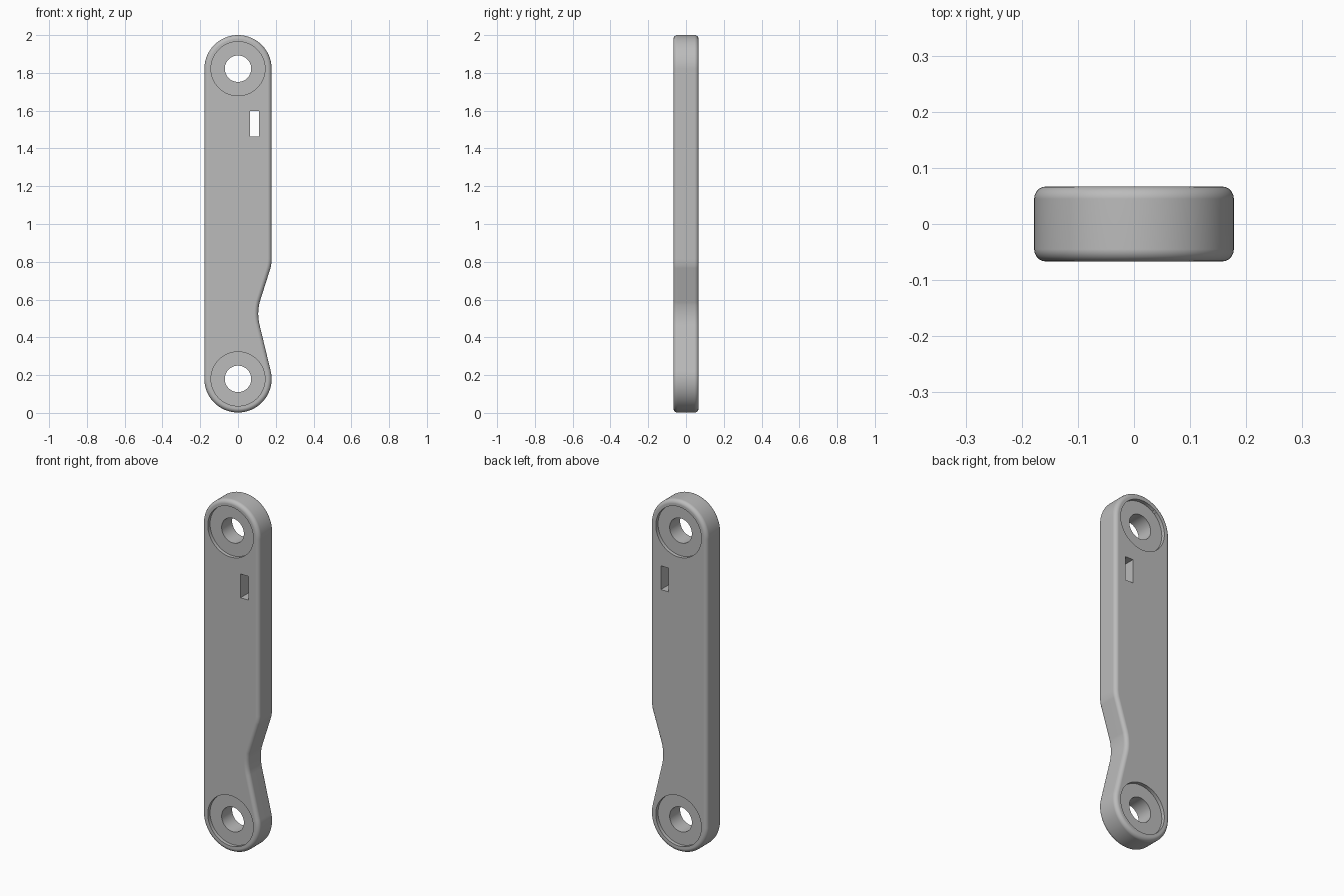
import bpy, bmesh
from math import sin, cos, radians, pi

cube = bpy.data.objects.get("Cube")
if cube:
    bpy.data.objects.remove(cube, do_unlink=True)

R = 0.178            # end radius and half width
HALF = 0.067         # half thickness
LOW, HIGH = 0.18, 1.822
FILLET = 0.022

grey = bpy.data.materials.new("plain grey")
grey.use_nodes = True
colour = (0.5, 0.5, 0.5, 1)
grey.diffuse_color = colour
grey.node_tree.nodes["Principled BSDF"].inputs["Base Color"].default_value = colour


def arc(cx, cz, r, start, end, steps):
    angles = [radians(start + (end - start) * i / steps) for i in range(steps + 1)]
    return [(cx + r * cos(a), cz + r * sin(a)) for a in angles]


def make_object(name, bm):
    mesh = bpy.data.meshes.new(name)
    bm.to_mesh(mesh)
    bm.free()
    obj = bpy.data.objects.new(name, mesh)
    bpy.context.collection.objects.link(obj)
    mesh.materials.append(grey)
    return obj


# Bar outline: round ends, straight left edge, waisted notch on the right
outline = arc(0, HIGH, R, 0, 180, 48)
outline += arc(0, LOW, R, 180, 374, 52)
outline += arc(0.107 + 0.25, 0.525, 0.25, 194, 166, 8)
outline += arc(R - 0.2, 0.815, 0.2, -14, 0, 4)

bm = bmesh.new()
face = bm.faces.new([bm.verts.new((x, -HALF, z)) for x, z in outline])
ext = bmesh.ops.extrude_face_region(bm, geom=[face])
for v in ext["geom"]:
    if isinstance(v, bmesh.types.BMVert):
        v.co.y = HALF
bmesh.ops.recalc_face_normals(bm, faces=bm.faces)
# Rounded rims
rims = [e for e in bm.edges if abs(e.verts[0].co.y - e.verts[1].co.y) < 1e-5]
bmesh.ops.bevel(bm, geom=rims, offset=FILLET, segments=5, profile=0.5,
                affect='EDGES', clamp_overlap=False)
bar = make_object("link_bar", bm)


def cut(cutter):
    cutter.hide_render = True
    mod = bar.modifiers.new("cut", 'BOOLEAN')
    mod.operation = 'DIFFERENCE'
    mod.solver = 'EXACT'
    mod.object = cutter
    bpy.context.view_layer.objects.active = bar
    bpy.ops.object.modifier_apply(modifier=mod.name)
    bpy.data.objects.remove(cutter, do_unlink=True)


def cylinder_cutter(name, radius, y, z, depth, sides):
    bpy.ops.mesh.primitive_cylinder_add(vertices=sides, radius=radius, depth=depth,
                                        location=(0, y, z), rotation=(pi / 2, 0, 0))
    obj = bpy.context.object
    obj.name = name
    return obj


# Pivot holes with a shallow round recess on both faces
RECESS = 0.02
for z in (LOW, HIGH):
    cut(cylinder_cutter("hole_cutter", 0.07, 0, z, 0.5, 48))
    for side in (-1, 1):
        cut(cylinder_cutter("recess_cutter", 0.143, side * (HALF - RECESS + 0.1), z, 0.2, 64))

# Small rectangular slot through the bar
bpy.ops.mesh.primitive_cube_add(size=1, location=(0.087, 0, 1.532))
slot = bpy.context.object
slot.name = "slot_cutter"
slot.scale = (0.049, 0.5, 0.135)
bpy.context.view_layer.update()
cut(slot)

# Smooth shading with crisp cut edges
bpy.ops.object.select_all(action='DESELECT')
bar.select_set(True)
bpy.context.view_layer.objects.active = bar
bpy.ops.object.shade_smooth_by_angle(angle=radians(30))
normals = bar.modifiers.new("even_normals", 'WEIGHTED_NORMAL')
normals.keep_sharp = True
